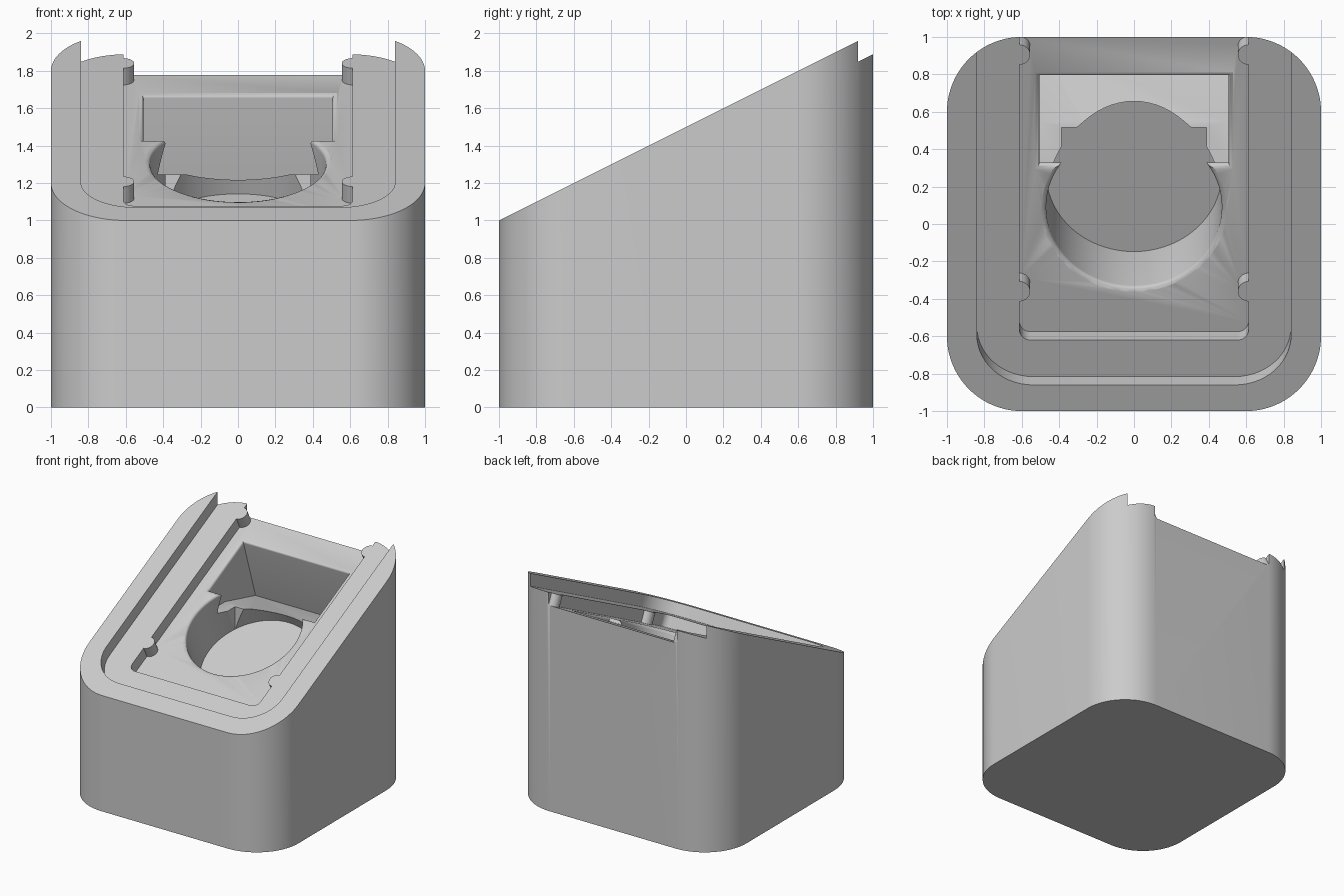
import bpy, bmesh
from math import atan, cos, sin, pi, sqrt
from mathutils import Matrix, Vector

cube = bpy.data.objects.get("Cube")
if cube:
    bpy.data.objects.remove(cube, do_unlink=True)

# Sloped frame: x across, u up the slope, w out of the slope
SLOPE = Matrix.Translation((0, 0, 1.5)) @ Matrix.Rotation(atan(0.5), 4, 'X')

grey = bpy.data.materials.new("light_grey")
grey.use_nodes = True
grey.diffuse_color = (0.6, 0.6, 0.6, 1)
grey.node_tree.nodes["Principled BSDF"].inputs["Base Color"].default_value = (0.6, 0.6, 0.6, 1)


def loft(name, sections):
    """Closed solid through matching rings of points."""
    bm = bmesh.new()
    rings = [[bm.verts.new(p) for p in s] for s in sections]
    n = len(rings[0])
    for a, b in zip(rings, rings[1:]):
        for i in range(n):
            j = (i + 1) % n
            bm.faces.new((a[i], a[j], b[j], b[i]))
    bm.faces.new(rings[0][::-1])
    bm.faces.new(rings[-1])
    bmesh.ops.recalc_face_normals(bm, faces=bm.faces)
    mesh = bpy.data.meshes.new(name)
    bm.to_mesh(mesh)
    bm.free()
    mesh.materials.append(grey)
    ob = bpy.data.objects.new(name, mesh)
    bpy.context.collection.objects.link(ob)
    return ob


def rounded_rect(x, lo, hi, r, steps=14):
    """Outline from -x to x and lo to hi with round corners."""
    pts = []
    corners = ((x - r, hi - r), (r - x, hi - r), (r - x, lo + r), (x - r, lo + r))
    for k, (cx, cy) in enumerate(corners):
        for i in range(steps + 1):
            a = (k + i / steps) * pi / 2
            pts.append((cx + r * cos(a), cy + r * sin(a)))
    return pts


def circle(cx, cy, r, n=72):
    return [(cx + r * cos(2 * pi * i / n), cy + r * sin(2 * pi * i / n)) for i in range(n)]


def on_slope(outline, w):
    return [SLOPE @ Vector((x, u, w)) for x, u in outline]


def side_prism(name, half, profile):
    """Extrude a (y, z) profile across x."""
    return loft(name, [[(s * half, y, z) for y, z in profile] for s in (-1, 1)])


def subtract(target, cutter):
    cutter.hide_render = True
    mod = target.modifiers.new("cut", 'BOOLEAN')
    mod.operation = 'DIFFERENCE'
    mod.solver = 'EXACT'
    mod.object = cutter
    bpy.context.view_layer.objects.active = target
    bpy.ops.object.modifier_apply(modifier=mod.name)
    bpy.data.objects.remove(cutter, do_unlink=True)


def rim(radius, steps=5):
    """Widening and depth of a rounded rim, from bottom to top."""
    out = []
    for i in range(steps + 1):
        d = radius * (1 - i / steps)
        out.append((radius - sqrt(radius ** 2 - (radius - d) ** 2), d))
    return out


# Wedge block with a sloped top
plan = rounded_rect(1, -1, 1, 0.4, 20)
stand = loft("stand_body", [[(x, y, 0) for x, y in plan],
                            [(x, y, 1.5 + y / 2) for x, y in plan]])

# Wide shallow recess, open at the back
wide = rounded_rect(0.84, -0.962, 2, 0.3)
subtract(stand, loft("wide_recess", [on_slope(wide, w) for w in (-0.1, 0.6)]))

# Narrow recess with four retaining bumps left standing
narrow = rounded_rect(0.612, -0.744, 2, 0.06, 8)
recess = loft("narrow_recess", [on_slope(narrow, w) for w in (-0.2, -0.05)])
for x in (-0.615, 0.615):
    for u in (-0.453, 0.962):
        bump = circle(x, u, 0.06, 32)
        subtract(recess, loft("bump", [on_slope(bump, w) for w in (-0.3, 0.1)]))
subtract(stand, recess)

# Round pocket with a softened rim
FLOOR, RIM = -0.2, 0.025
rings = [on_slope(circle(0, -0.01, 0.47), -0.63)]
for grow, depth in rim(RIM):
    rings.append(on_slope(circle(0, -0.01, 0.47 + grow), FLOOR - depth))
rings.append(on_slope(circle(0, -0.01, 0.47 + RIM), -0.16))
subtract(stand, loft("round_pocket", rings))

# Cable slot: ledge, ramp and leaning back wall
subtract(stand, side_prism("cable_slot", 0.505, [
    (0.33, 1.245), (0.545, 1.245), (0.96, 1.14), (0.785, 1.69), (0.33, 1.5)]))

# Softened rim of the slot
rings = []
for grow, depth in rim(RIM) + [(RIM, -0.04)]:
    x, lo, hi = 0.505 + grow, 0.254 - grow, 0.78 + grow
    rings.append(on_slope([(-x, lo), (x, lo), (x, hi), (-x, hi)], FLOOR - depth))
subtract(stand, loft("slot_rim", rings))

# Straight channel joining the pocket to the slot
subtract(stand, side_prism("channel", 0.388, [
    (0.26, 0.928), (0.515, 1.055), (0.515, 1.5), (0.26, 1.4)]))

# Smooth curved walls, crisp edges
bpy.ops.object.select_all(action='DESELECT')
stand.select_set(True)
bpy.context.view_layer.objects.active = stand
bpy.ops.object.shade_smooth_by_angle(angle=pi / 6)
